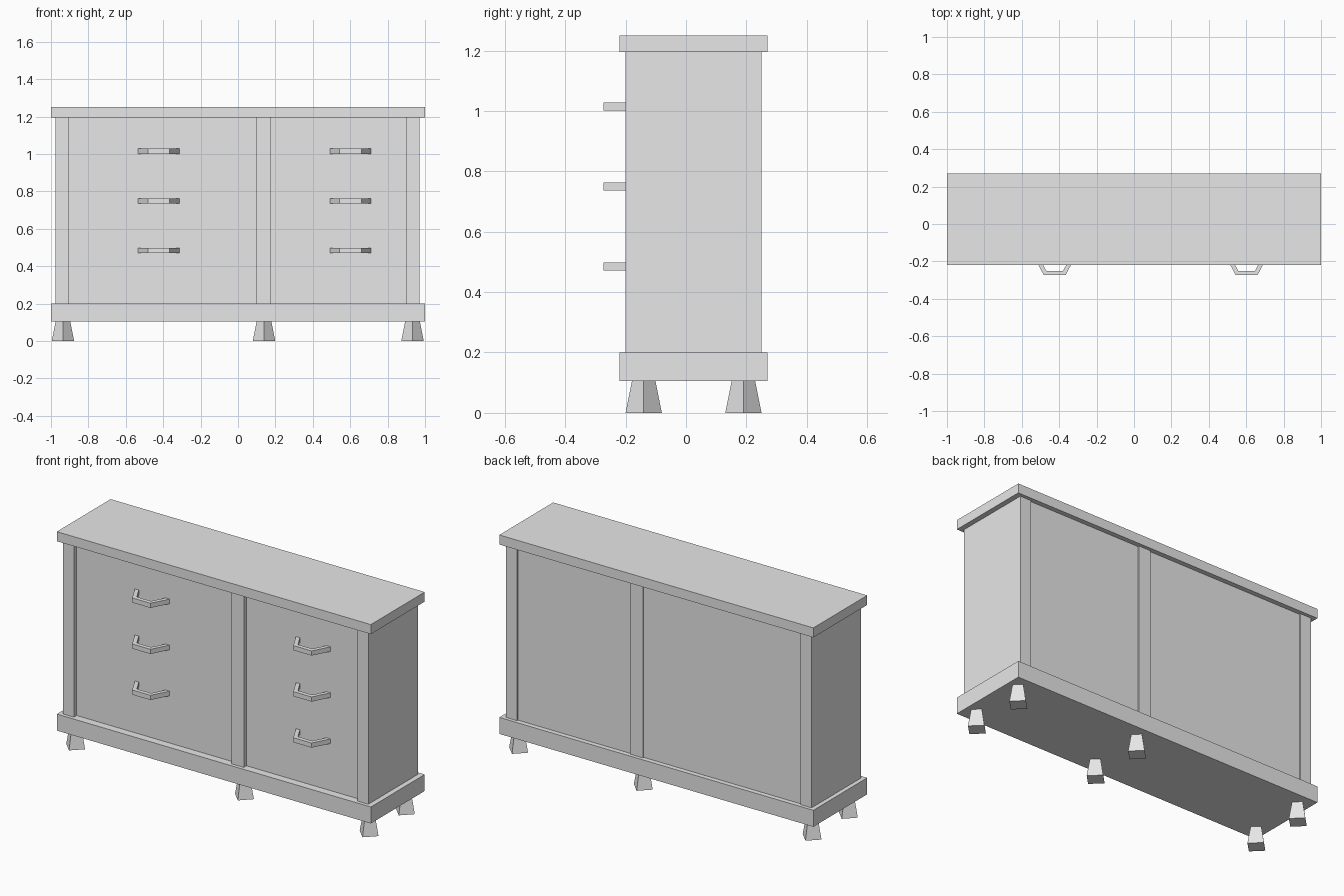
import bpy
import bmesh
import math
from mathutils import Matrix

cube = bpy.data.objects.get("Cube")
if cube:
    bpy.data.objects.remove(cube, do_unlink=True)

GREY = (0.8, 0.8, 0.8, 1.0)
grey = bpy.data.materials.new("light_grey")
grey.use_nodes = True
grey.diffuse_color = GREY
grey.node_tree.nodes["Principled BSDF"].inputs["Base Color"].default_value = GREY


def add_object(name, bm):
    bmesh.ops.recalc_face_normals(bm, faces=bm.faces)
    mesh = bpy.data.meshes.new(name)
    bm.to_mesh(mesh)
    bm.free()
    mesh.materials.append(grey)
    obj = bpy.data.objects.new(name, mesh)
    bpy.context.collection.objects.link(obj)


def box(name, x, y, z):
    """Box spanning the given (min, max) ranges."""
    bm = bmesh.new()
    bmesh.ops.create_cube(bm, size=1)
    spans = (x, y, z)
    for v in bm.verts:
        v.co = [lo + (c + 0.5) * (hi - lo) for c, (lo, hi) in zip(v.co, spans)]
    add_object(name, bm)


def leg(name, x, y):
    """Four-sided tapered foot, turned corner-on and wider at the floor."""
    bm = bmesh.new()
    bmesh.ops.create_cone(bm, cap_ends=True, segments=4,
                          radius1=0.06, radius2=0.039, depth=0.105)
    # Align the corners with the x and y axes
    bm.verts.ensure_lookup_table()
    corner = bm.verts[0].co
    turn = math.atan2(corner.y, corner.x)
    bmesh.ops.rotate(bm, verts=bm.verts, matrix=Matrix.Rotation(-turn, 3, "Z"))
    bmesh.ops.translate(bm, verts=bm.verts, vec=(x, y, 0.0525))
    add_object(name, bm)


def handle(name, x, z):
    """Flat bar pull bent into an open trapezoid."""
    outer = [(-0.113, -0.17), (-0.058, -0.274)]
    inner = [(-0.088, -0.17), (-0.045, -0.25)]
    bm = bmesh.new()
    rows = []
    for half in (outer, inner):
        path = half + [(-px, py) for px, py in reversed(half)]
        rows.append([bm.verts.new((x + px, py, z)) for px, py in path])
    faces = [bm.faces.new((rows[0][i], rows[0][i + 1], rows[1][i + 1], rows[1][i]))
             for i in range(3)]
    ext = bmesh.ops.extrude_face_region(bm, geom=faces, use_keep_orig=True)
    top = [g for g in ext["geom"] if isinstance(g, bmesh.types.BMVert)]
    bmesh.ops.translate(bm, verts=top, vec=(0, 0, 0.027))
    add_object(name, bm)


# Top and base slabs
box("top_slab", (-1, 1), (-0.22, 0.27), (1.195, 1.25))
box("base_slab", (-1, 1), (-0.22, 0.27), (0.105, 0.2))

# Upright posts
posts = {"right": (-0.975, -0.905), "middle": (0.1, 0.177), "left": (0.9, 0.97)}
for side, span in posts.items():
    box(side + "_post", span, (-0.2, 0.25), (0.2, 1.195))

# Recessed cabinet bodies between the posts
box("wide_cabinet", (-0.905, 0.1), (-0.175, 0.242), (0.2, 1.195))
box("narrow_cabinet", (0.177, 0.9), (-0.175, 0.242), (0.2, 1.195))

# Handles, three to each cabinet
for side, x in (("wide", -0.424), ("narrow", 0.602)):
    for row, z in (("lower", 0.471), ("centre", 0.736), ("upper", 1.001)):
        handle(f"{side}_{row}_handle", x, z)

# Feet in three pairs
for side, x in (("right", -0.936), ("middle", 0.139), ("left", 0.933)):
    for end, y in (("front", -0.14), ("back", 0.19)):
        leg(f"{side}_{end}_leg", x, y)
